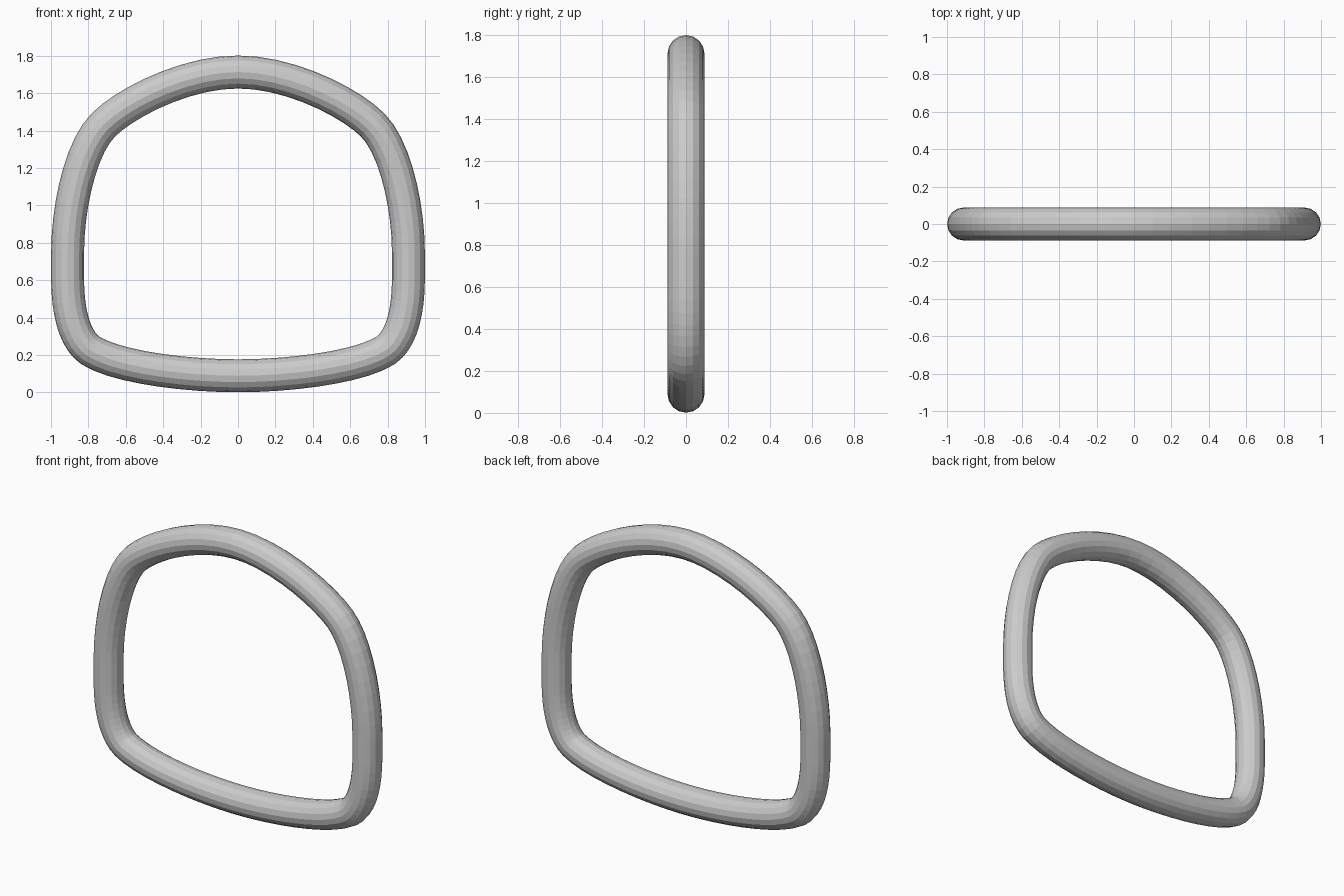
import bpy, bmesh
from math import sin, cos, tau
from mathutils import Vector
from mathutils.geometry import interpolate_bezier

cube = bpy.data.objects.get("Cube")
if cube:
    bpy.data.objects.remove(cube, do_unlink=True)

RADIUS, SIDES, STEPS = 0.088, 16, 10

# Right half of the centre line: Bezier segments as (x, z), bottom to top
segments = [
    [(0, .089), (.30, .089), (.66, .14), (.79, .225)],
    [(.79, .225), (.87, .28), (.91, .42), (.911, .60)],
    [(.911, .60), (.911, .66), (.911, .70), (.911, .75)],
    [(.911, .75), (.91, 1.0), (.84, 1.31), (.72, 1.43)],
    [(.72, 1.43), (.60, 1.55), (.28, 1.713), (0, 1.713)],
]
half = []
for seg in segments:
    pts = [Vector((x, 0, z)) for x, z in seg]
    count = 3 if seg is segments[2] else STEPS
    half += interpolate_bezier(*pts, count)[:-1]
top = Vector((0, 0, 1.713))
path = half + [top] + [Vector((-p.x, 0, p.z)) for p in reversed(half[1:])]

# Sweep a round section around the closed loop
bm = bmesh.new()
rings = []
for i, p in enumerate(path):
    tangent = (path[(i + 1) % len(path)] - path[i - 1]).normalized()
    outward = Vector((tangent.z, 0, -tangent.x))
    rings.append([
        bm.verts.new(p + RADIUS * (cos(a) * outward + sin(a) * Vector((0, 1, 0))))
        for a in (tau * k / SIDES for k in range(SIDES))])
for i, ring in enumerate(rings):
    prev = rings[i - 1]
    for k in range(SIDES):
        bm.faces.new((prev[k - 1], prev[k], ring[k], ring[k - 1]))
bmesh.ops.recalc_face_normals(bm, faces=bm.faces)

mesh = bpy.data.meshes.new("ring_tube")
bm.to_mesh(mesh)
bm.free()
ring_tube = bpy.data.objects.new("ring_tube", mesh)
bpy.context.collection.objects.link(ring_tube)

# Plain grey finish
grey = bpy.data.materials.new("light_grey")
grey.use_nodes = True
grey.diffuse_color = (.6, .6, .6, 1)
grey.node_tree.nodes["Principled BSDF"].inputs["Base Color"].default_value = (.6, .6, .6, 1)
mesh.materials.append(grey)
